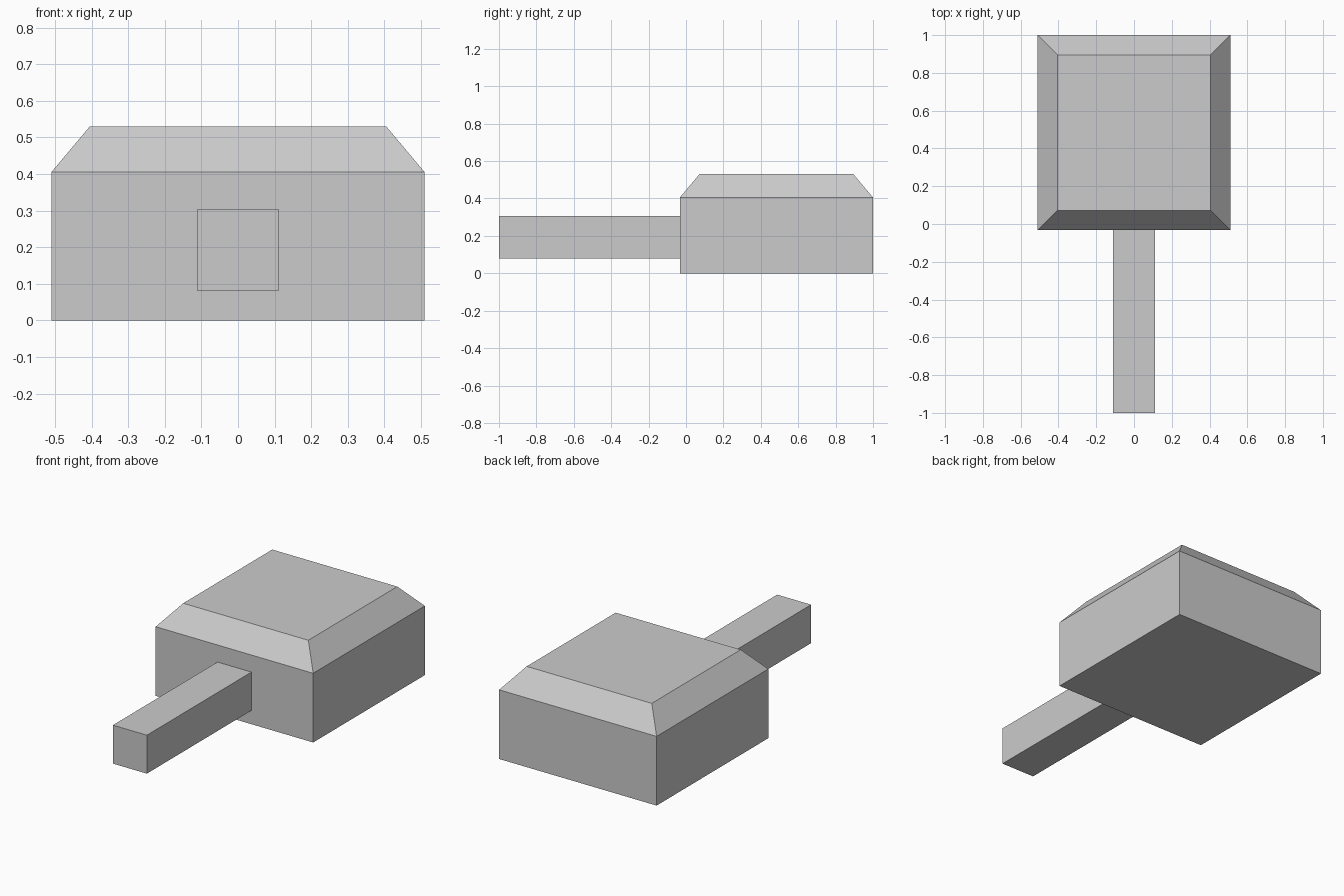
import bpy
import bmesh

if "Cube" in bpy.data.objects:
    bpy.data.objects.remove(bpy.data.objects["Cube"])


def make_stack(name, sections):
    """Build a closed solid through rectangles (x0, x1, y0, y1, z), bottom to top."""
    bm = bmesh.new()
    rings = []
    for x0, x1, y0, y1, z in sections:
        corners = [(x0, y0), (x1, y0), (x1, y1), (x0, y1)]
        rings.append([bm.verts.new((x, y, z)) for x, y in corners])
    bm.faces.new(rings[0][::-1])
    bm.faces.new(rings[-1])
    for low, high in zip(rings, rings[1:]):
        for i in range(4):
            j = (i + 1) % 4
            bm.faces.new((low[i], low[j], high[j], high[i]))
    mesh = bpy.data.meshes.new(name)
    bm.to_mesh(mesh)
    bm.free()
    obj = bpy.data.objects.new(name, mesh)
    bpy.context.collection.objects.link(obj)
    return obj


# Square body with a sloped rim around its flat top
make_stack("body", [
    (-0.51, 0.51, -0.033, 1.0, 0.0),
    (-0.51, 0.51, -0.033, 1.0, 0.405),
    (-0.405, 0.405, 0.072, 0.895, 0.53),
])

# Straight square bar reaching forward from the body
make_stack("front_bar", [
    (-0.11, 0.11, -1.0, -0.033, 0.08),
    (-0.11, 0.11, -1.0, -0.033, 0.305),
])
